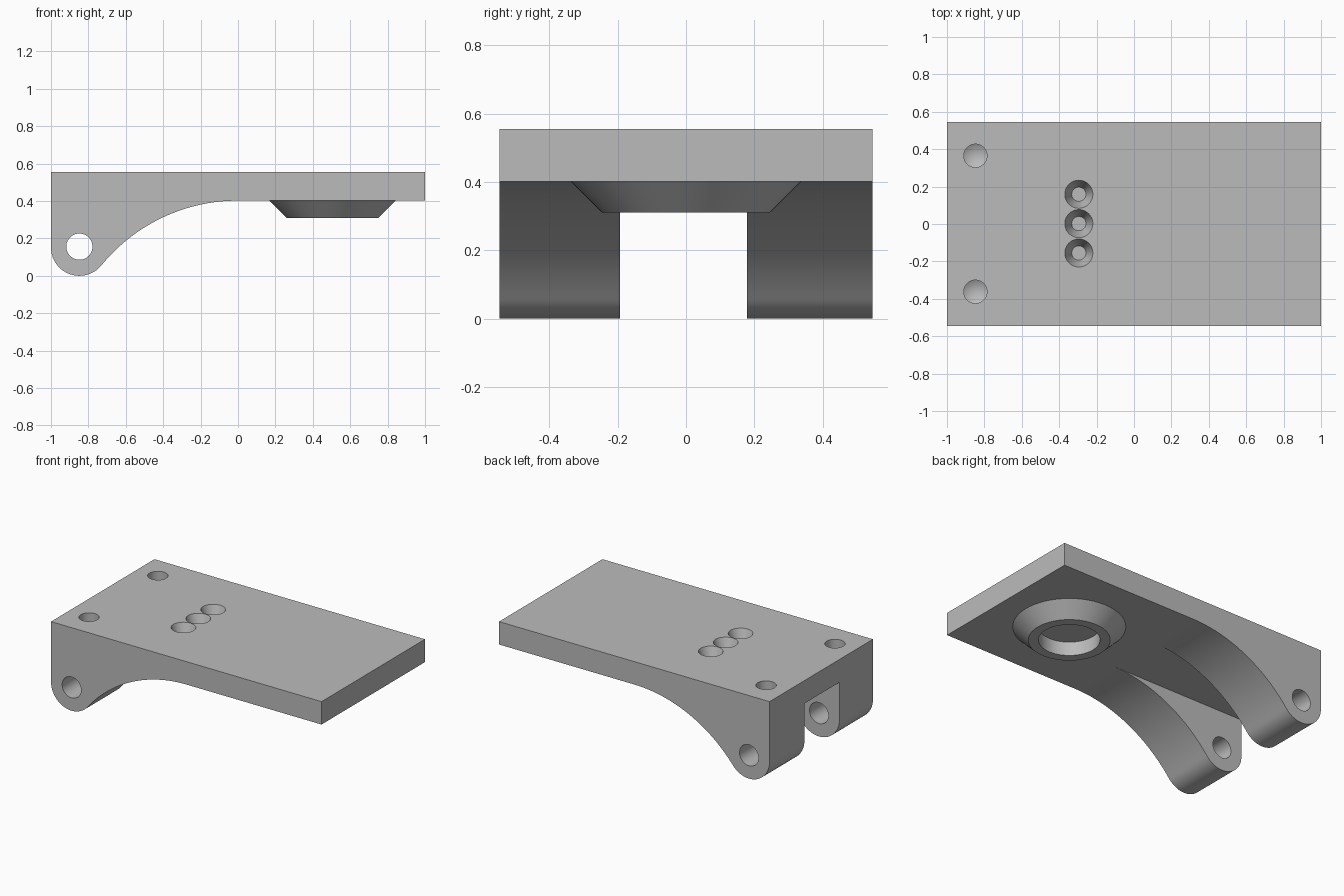
import bpy, bmesh, math
from mathutils import Matrix

if "Cube" in bpy.data.objects:
    bpy.data.objects.remove(bpy.data.objects["Cube"])

TOP, UNDER, HALF = 0.555, 0.402, 0.546      # plate top, underside, half width
PIN_X, PIN_R = -0.848, 0.152                # rounded arm end
BOSS_X = 0.505

grey = bpy.data.materials.new("light grey")
grey.use_nodes = True
grey.diffuse_color = (0.5, 0.5, 0.5, 1)
grey.node_tree.nodes["Principled BSDF"].inputs["Base Color"].default_value = (0.5, 0.5, 0.5, 1)


def make(name, bm):
    bmesh.ops.recalc_face_normals(bm, faces=bm.faces)
    mesh = bpy.data.meshes.new(name)
    bm.to_mesh(mesh)
    bm.free()
    mesh.materials.append(grey)
    ob = bpy.data.objects.new(name, mesh)
    bpy.context.collection.objects.link(ob)
    return ob


def lathe(name, profile, x, y, segs=48):
    """Solid of revolution around a vertical axis; profile is (radius, z)."""
    bm = bmesh.new()
    rings = [[bm.verts.new((x + r * math.cos(math.tau * i / segs),
                            y + r * math.sin(math.tau * i / segs), z))
              for i in range(segs)] for r, z in profile]
    for a, b in zip(rings, rings[1:]):
        for i in range(segs):
            j = (i + 1) % segs
            bm.faces.new((a[i], a[j], b[j], b[i]))
    for ring, (r, z) in ((rings[0], profile[0]), (rings[-1], profile[-1])):
        if r > 0:
            bm.faces.new(ring)
    bmesh.ops.remove_doubles(bm, verts=bm.verts, dist=1e-5)
    return make(name, bm)


def boolean(target, tool, operation):
    mod = target.modifiers.new(tool.name, 'BOOLEAN')
    mod.object, mod.operation, mod.solver = tool, operation, 'EXACT'
    bpy.context.view_layer.objects.active = target
    bpy.ops.object.modifier_apply(modifier=mod.name)
    bpy.data.objects.remove(tool)


def arc(cx, cz, r, start, end, steps):
    return [(cx + r * math.cos(start + (end - start) * i / steps),
             cz + r * math.sin(start + (end - start) * i / steps))
            for i in range(steps + 1)]


# Side profile: plate, concave underside arc and rounded arm end, all tangent
h = UNDER - PIN_R
R = (PIN_X ** 2 + h ** 2 - PIN_R ** 2) / (2 * (PIN_R + h))
join = math.atan2(UNDER - R - PIN_R, -PIN_X)
outline = [(1, UNDER), (1, TOP), (-1, TOP)]
outline += arc(PIN_X, PIN_R, PIN_R, -math.pi, join, 28)
outline += arc(0, UNDER - R, R, join + math.pi, math.pi / 2, 32)[1:]
bm = bmesh.new()
face = bm.faces.new([bm.verts.new((x, -HALF, z)) for x, z in outline])
side = bmesh.ops.extrude_face_region(bm, geom=[face])
bmesh.ops.translate(bm, vec=(0, 2 * HALF, 0),
                    verts=[v for v in side["geom"] if isinstance(v, bmesh.types.BMVert)])
body = make("hinge_plate", bm)

# Slot separating the two arms
bm = bmesh.new()
bmesh.ops.create_cube(bm, size=1, matrix=Matrix.Translation((-0.61, -0.0075, UNDER - 0.3))
                      @ Matrix.Diagonal((1.18, 0.371, 0.6, 1)))
boolean(body, make("arm_slot", bm), 'DIFFERENCE')

# Pin hole across both arms
pin = lathe("pin_hole", [(0.07, -1), (0.07, 1)], 0, 0)
pin.data.transform(Matrix.Translation((PIN_X, 0, 0.156)) @ Matrix.Rotation(math.pi / 2, 4, 'X'))
boolean(body, pin, 'DIFFERENCE')

# Conical boss under the plate with a round recess
boolean(body, lathe("boss", [(0.245, 0.31), (0.338, UNDER), (0.338, 0.46)], BOSS_X, 0, 72), 'UNION')
boolean(body, lathe("boss_recess", [(0.184, 0.2), (0.184, UNDER)], BOSS_X, 0, 72), 'DIFFERENCE')

# Drilled holes with pointed bottoms above the arms
for y in (-0.362, 0.365):
    boolean(body, lathe("drilled_hole", [(0.062, 0.6), (0.062, 0.41), (0, 0.373)], -0.848, y),
            'DIFFERENCE')

# Row of tapered flat-bottomed holes
for y in (-0.155, 0.002, 0.159):
    boolean(body, lathe("tapered_hole", [(0.075, 0.6), (0.075, TOP), (0.038, TOP - 0.1)], -0.295, y),
            'DIFFERENCE')

bpy.ops.object.select_all(action='DESELECT')
body.select_set(True)
bpy.context.view_layer.objects.active = body
bpy.ops.object.shade_smooth_by_angle(angle=math.radians(30))
